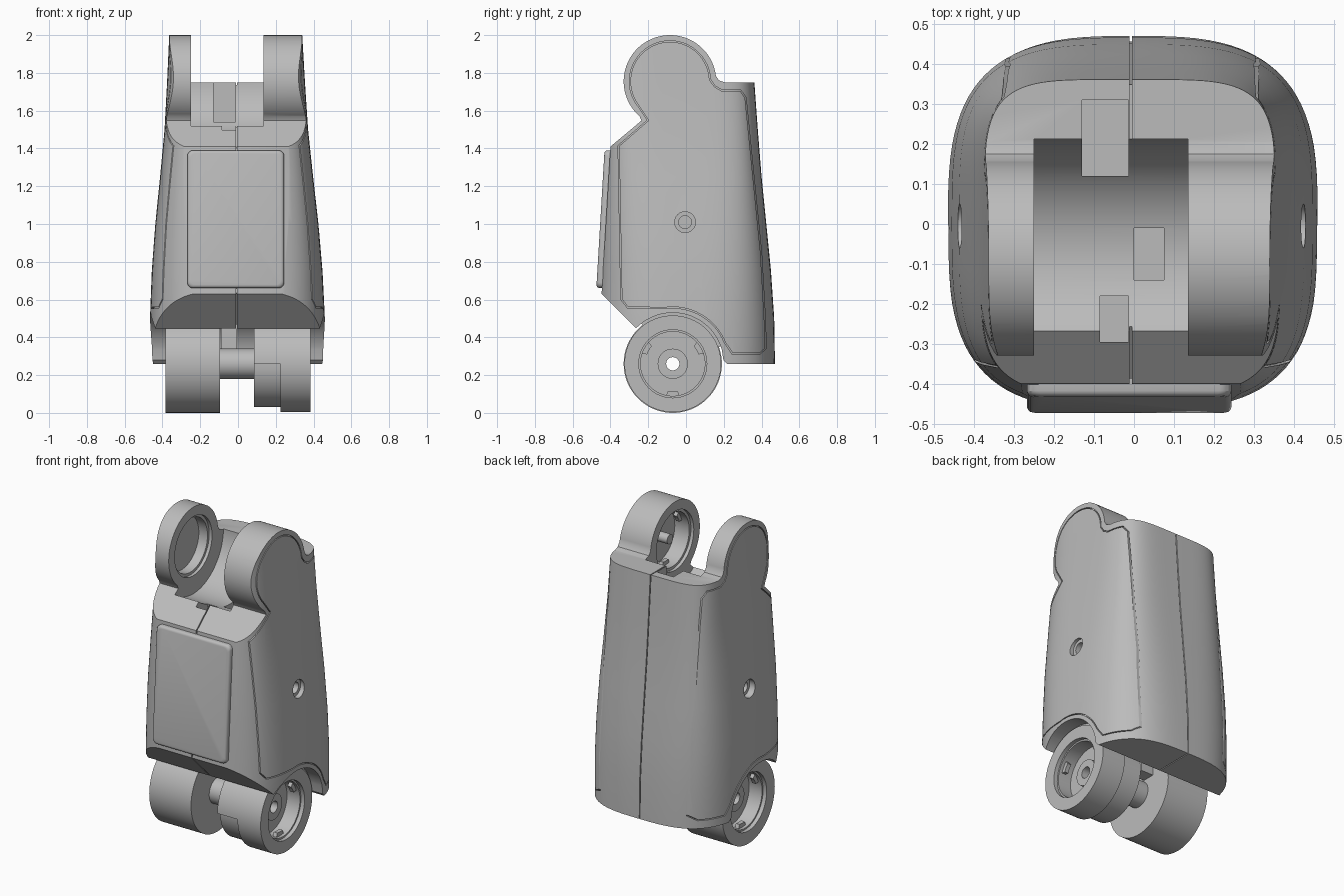
import bpy, bmesh, math
from mathutils import Vector, Matrix

cube = bpy.data.objects.get("Cube")
if cube:
    bpy.data.objects.remove(cube, do_unlink=True)

grey = bpy.data.materials.new("plain grey")
grey.use_nodes = True
COLOR = (0.5, 0.5, 0.5, 1)
grey.diffuse_color = COLOR
grey.node_tree.nodes["Principled BSDF"].inputs["Base Color"].default_value = COLOR

TOP = (-0.085, 1.755)      # upper hinge axis (y, z)
LOW = (-0.07, 0.26)        # lower hinge axis (y, z)


def make(name, bm):
    bmesh.ops.recalc_face_normals(bm, faces=bm.faces)
    mesh = bpy.data.meshes.new(name)
    bm.to_mesh(mesh)
    bm.free()
    mesh.materials.append(grey)
    obj = bpy.data.objects.new(name, mesh)
    bpy.context.collection.objects.link(obj)
    return obj


def skin(name, rings):
    """Join equal rings of points into a closed solid."""
    bm = bmesh.new()
    loops = [[bm.verts.new(p) for p in ring] for ring in rings]
    n = len(loops[0])
    for a, b in zip(loops, loops[1:]):
        for i in range(n):
            j = (i + 1) % n
            bm.faces.new((a[i], a[j], b[j], b[i]))
    bm.faces.new(loops[0][::-1])
    bm.faces.new(loops[-1])
    return make(name, bm)


def prism(name, pts, x0, x1):
    return skin(name, [[(x, y, z) for y, z in pts] for x in (x0, x1)])


def arc(center, r, a0, a1, n):
    angles = [math.radians(a0 + (a1 - a0) * i / n) for i in range(n + 1)]
    return [(center[0] + r * math.cos(a), center[1] + r * math.sin(a)) for a in angles]


def disc(name, center, r, x0, x1, n=64):
    return prism(name, arc(center, r, 0, 360, n)[:-1], x0, x1)


def box(name, x, y, z):
    return prism(name, [(y[0], z[0]), (y[1], z[0]), (y[1], z[1]), (y[0], z[1])], *x)


def boolean(obj, tool, op="DIFFERENCE"):
    mod = obj.modifiers.new(op, "BOOLEAN")
    mod.operation, mod.solver, mod.object = op, "EXACT", tool
    bpy.context.view_layer.objects.active = obj
    bpy.ops.object.modifier_apply(modifier=mod.name)
    bpy.data.objects.remove(tool, do_unlink=True)
    return obj


def inset(pts, d):
    """Mitred inward offset of a counter-clockwise outline."""
    out = []
    for i, p in enumerate(pts):
        a, b, c = Vector(pts[i - 1]), Vector(p), Vector(pts[(i + 1) % len(pts)])
        n1, n2 = [Vector((-e.y, e.x)).normalized() for e in (b - a, c - b)]
        q = b + (n1 + n2) * d / (1 + n1.dot(n2))
        out.append((q.x, q.y))
    return out


# Side outline: back, upper hinge, front, arch over the lower hinge
outline = [(0.48, 0.26), (0.475, 0.5), (0.45, 0.85), (0.42, 1.15), (0.39, 1.45),
           (0.365, 1.75), (0.205, 1.75), (0.175, 1.76)]
outline += arc(TOP, 0.245, 7, 229, 48)
outline += [(-0.236, 1.547), (-0.40, 1.41), (-0.447, 0.63)]
outline += arc(LOW, 0.27, 136, 16, 32) + [(0.198, 0.28), (0.218, 0.26)]

# Edge of the side cover, followed by a fine groove
cover = [(0.39, 0.31), (0.425, 0.34), (0.42, 0.5), (0.4, 0.85), (0.37, 1.15), (0.34, 1.45),
         (0.318, 1.67), (0.29, 1.71), (0.19, 1.71), (0.155, 1.73)]
cover += arc(TOP, 0.215, 3, 220, 40)
cover += [(-0.205, 1.55), (-0.36, 1.415), (-0.345, 0.6), (-0.31, 0.555)]
cover += arc(LOW, 0.295, 98, 22, 16) + [(0.245, 0.31)]

# Sections: height, half width, front, back, squareness
SECTIONS = [(0.2, 0.463, 0.47, 0.472, 3.0), (0.5, 0.463, 0.47, 0.467, 3.1),
            (0.75, 0.452, 0.46, 0.45, 3.3), (1.0, 0.432, 0.45, 0.425, 3.6),
            (1.25, 0.405, 0.435, 0.4, 4), (1.5, 0.38, 0.42, 0.38, 4.4),
            (1.75, 0.365, 0.41, 0.362, 4.7), (2.1, 0.347, 0.4, 0.35, 4.8)]


def shell(name, shrink=0.0):
    rings = []
    for z, w, front, back, n in SECTIONS:
        ring = []
        for i in range(96):
            a = 2 * math.pi * i / 96
            c, s = math.cos(a), math.sin(a)
            x = math.copysign(abs(c) ** (2 / n), c) * (w - shrink)
            y = math.copysign(abs(s) ** (2 / n), s) * ((back if s > 0 else front) - shrink)
            ring.append((x - 0.006 * z, y, z))
        rings.append(ring)
    loft = skin(name, rings)
    pts = inset(outline, shrink) if shrink else outline
    return boolean(loft, prism("outline_cutter", pts, -0.6, 0.6), "INTERSECT")


body = shell("body")

# Centre seam and the groove round each side cover
seam = box("seam_cutter", (-0.011, -0.005), (-0.6, 0.6), (0.1, 2.1))
boolean(seam, shell("core", 0.014))
groove = prism("groove_cutter", cover, -0.6, 0.6)
boolean(groove, prism("groove_inner", inset(cover, 0.006), -0.7, 0.7))
boolean(groove, shell("core", 0.012))
boolean(body, seam)
boolean(body, groove)

# Saddle between the upper lugs, with sockets facing inwards
boolean(body, disc("saddle_cutter", TOP, 0.298, -0.25, 0.135, 96))
for side, face, depth in ((-1, -0.25, 0.08), (1, 0.135, 0.12)):
    for r, d in ((0.185, 0.02), (0.168, depth)):
        x0, x1 = sorted((face - side * 0.02, face + side * d))
        boolean(body, disc("socket_cutter", TOP, r, x0, x1))

# Pockets along the seam
for x, y, z in (((-0.13, -0.014), (0.12, 0.31), (1.42, 1.8)),
                ((-0.085, -0.014), (-0.295, -0.18), (1.42, 1.6)),
                ((0.0, 0.075), (-0.14, -0.01), (1.4, 1.55))):
    boolean(body, box("pocket_cutter", x, y, z))

# Stepped screw holes in the sides
for side in (-1, 1):
    for r, d in ((0.055, 0.4), (0.034, 0.33)):
        x0, x1 = sorted((side * 0.6, side * d))
        boolean(body, disc("screw_cutter", (-0.005, 1.01), r, x0, x1, 32))


def clips(name, center, x0, x1):
    """Three small catches on a socket wall."""
    for k in range(3):
        a = 30 + 120 * k
        pts = arc(center, 0.19, a - 13, a + 13, 6) + arc(center, 0.145, a + 10, a - 10, 4)
        prism(f"{name}_{k + 1}", pts, x0, x1)


disc("upper_left_pin", TOP, 0.03, 0.17, 0.27, 24)
clips("upper_left_clip", TOP, 0.2, 0.225)

# Lower lugs, open on the outside, with a boss inside and a saddle joining the body
for name, side, inner, r in (("right", -1, 0.095, 0.26), ("left", 1, 0.225, 0.256)):
    def span(a, b):
        return sorted((side * a, side * b))
    lug = disc(f"lower_{name}_lug", LOW, r, *span(inner, 0.385), 80)
    boolean(lug, disc("lug_socket", LOW, 0.18, *span(0.36, 0.45)))
    boolean(lug, disc("lug_socket", LOW, 0.17, *span(0.27, 0.45)))
    boolean(lug, disc("lug_bore", LOW, 0.035, *span(0, 0.5), 32))
    boss = disc(f"lower_{name}_boss", LOW, 0.08, *span(0.262, 0.3), 32)
    boolean(boss, disc("boss_bore", LOW, 0.035, *span(0, 0.5), 32))
    clips(f"lower_{name}_clip", LOW, *span(0.315, 0.34))
    joint = arc(LOW, 0.285, 20, 128, 24) + arc(LOW, 0.25, 128, 20, 24)
    prism(f"lower_{name}_joint", joint, *span(0.098, 0.37))

# Hub beside the left lug, fuller on its upper front, and the axle
hub = arc(LOW, 0.256, 90, 180, 20) + arc(LOW, 0.23, 180, 450, 48)
for part in (prism("lower_hub", hub, 0.085, 0.23), disc("lower_axle", LOW, 0.08, -0.11, 0.1)):
    boolean(part, disc("axle_bore", LOW, 0.035, -0.5, 0.5, 32))

# Tab reaching down from the body beside the axle
box("lower_tab", (-0.09, -0.006), (-0.02, 0.06), (0.33, 0.57))

# Front panel: rounded plate leaning with the front face
corner = []
for cx, cz, a in ((0.226, 0.335, 0), (-0.226, 0.335, 90), (-0.226, -0.335, 180), (0.226, -0.335, 270)):
    corner += arc((cx, cz), 0.03, a, a + 90, 6)
rings = [[(x - math.copysign(d, x), y, z - math.copysign(d, z)) for x, z in corner]
         for y, d in ((0.035, 0), (-0.008, 0), (-0.015, 0.003), (-0.02, 0.008), (-0.022, 0.016))]
panel = skin("front_panel", rings)
lean = Matrix.Translation((-0.012, -0.431, 1.025)) @ Matrix.Rotation(math.radians(-3.4), 4, "X")
panel.data.transform(lean)

for obj in list(bpy.context.collection.objects):
    if obj.type == "MESH" and grey.name in obj.data.materials:
        bpy.ops.object.select_all(action="DESELECT")
        obj.select_set(True)
        bpy.context.view_layer.objects.active = obj
        bpy.ops.object.shade_smooth_by_angle(angle=math.radians(30))
